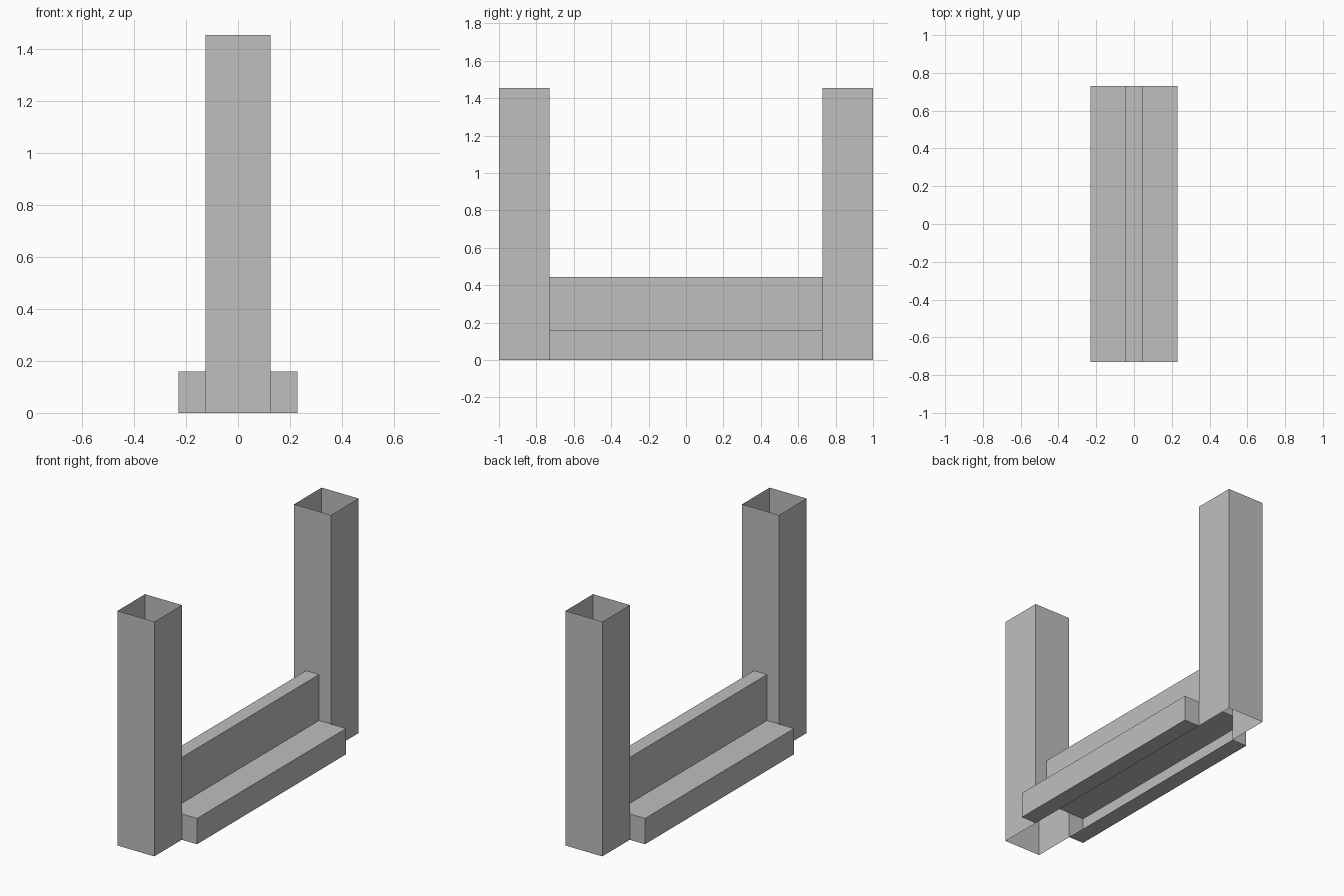
import bpy
import bmesh

cube = bpy.data.objects.get("Cube")
if cube:
    bpy.data.objects.remove(cube, do_unlink=True)

POST, FOOT, RIB = 0.126, 0.23, 0.045      # half widths in x
INNER, OUTER = 0.73, 1.0                  # post extent in y
HEIGHT, FOOT_TOP, RIB_TOP = 1.455, 0.16, 0.445

grey = bpy.data.materials.new("plain grey")
grey.use_nodes = True
colour = (0.52, 0.52, 0.52, 1)
grey.diffuse_color = colour
grey.node_tree.nodes["Principled BSDF"].inputs["Base Color"].default_value = colour


def make_object(name, faces):
    """Weld a list of polygons into one flat-shaded sheet object."""
    bm = bmesh.new()
    for points in faces:
        bm.faces.new([bm.verts.new(p) for p in points])
    bmesh.ops.remove_doubles(bm, verts=bm.verts, dist=0.0001)
    bmesh.ops.recalc_face_normals(bm, faces=bm.faces)
    mesh = bpy.data.meshes.new(name)
    bm.to_mesh(mesh)
    bm.free()
    mesh.materials.append(grey)
    obj = bpy.data.objects.new(name, mesh)
    bpy.context.collection.objects.link(obj)


def mirrored(half):
    """Complete a half profile across x = 0."""
    return half + [(-x, z) for x, z in reversed(half)]


# Hollow posts, open at both ends, notched where the crossbar enters
for name, side in (("front_post", -1), ("back_post", 1)):
    a, b = side * INNER, side * OUTER
    plan = [(POST, a), (POST, b), (-POST, b), (-POST, a)]
    walls = []
    for (x0, y0), (x1, y1) in zip(plan, plan[1:]):
        walls.append([(x0, y0, 0), (x1, y1, 0), (x1, y1, HEIGHT), (x0, y0, HEIGHT)])
    notch = mirrored([(POST, HEIGHT), (POST, FOOT_TOP), (RIB, FOOT_TOP), (RIB, RIB_TOP)])
    walls.append([(x, a, z) for x, z in notch])
    make_object(name, walls)

# Hollow crossbar: stepped profile swept between the posts, slotted underneath
profile = mirrored([(POST, 0), (FOOT, 0), (FOOT, FOOT_TOP), (POST, FOOT_TOP),
                    (RIB, FOOT_TOP), (RIB, RIB_TOP)])
faces = []
for (x0, z0), (x1, z1) in zip(profile, profile[1:]):
    faces.append([(x0, -INNER, z0), (x1, -INNER, z1), (x1, INNER, z1), (x0, INNER, z0)])

# End caps of the feet, beside the posts
for y in (-INNER, INNER):
    for s in (-1, 1):
        faces.append([(s * POST, y, 0), (s * FOOT, y, 0),
                      (s * FOOT, y, FOOT_TOP), (s * POST, y, FOOT_TOP)])
make_object("crossbar", faces)
